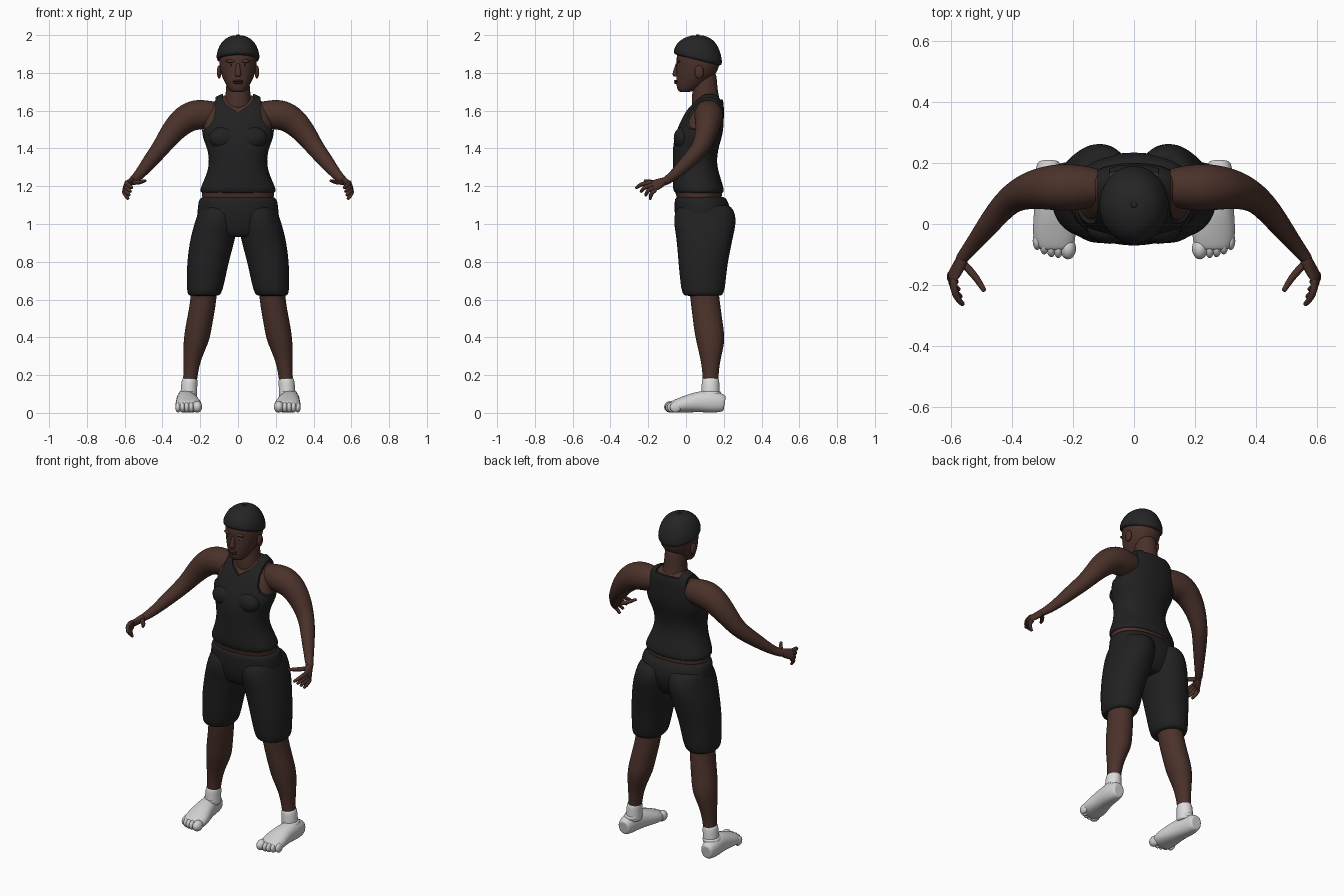
import bpy, bmesh, math
from mathutils import Vector, Matrix

default_cube = bpy.data.objects.get("Cube")
if default_cube:
    bpy.data.objects.remove(default_cube, do_unlink=True)


def material(name, red, green, blue):
    mat = bpy.data.materials.new(name)
    mat.use_nodes = True
    mat.diffuse_color = (red, green, blue, 1)
    shader = next(node for node in mat.node_tree.nodes if node.type == 'BSDF_PRINCIPLED')
    shader.inputs["Base Color"].default_value = mat.diffuse_color
    return mat


def grey(name, value):
    return material(name, value, value, value)


SKIN = material("brown_skin", .07, .031, .023)
LIPS = material("lip_brown", .05, .02, .017)
PUPIL = material("dark_brown", .012, .007, .006)
CLOTH = grey("black_cloth", .015)
CAP = grey("cap_black", .018)
SHOE = grey("shoe_white", .64)
SOCK = grey("sock_white", .72)
EYE = grey("eye_white", .4)


def finish(name, bm, mat, mirror=False, levels=0):
    """Turn a bmesh into a smooth object, optionally mirrored and subdivided."""
    bmesh.ops.recalc_face_normals(bm, faces=bm.faces)
    mesh = bpy.data.meshes.new(name)
    bm.to_mesh(mesh)
    bm.free()
    mesh.materials.append(mat)
    mesh.polygons.foreach_set("use_smooth", [True] * len(mesh.polygons))
    obj = bpy.data.objects.new(name, mesh)
    bpy.context.scene.collection.objects.link(obj)
    if mirror:
        modifier = obj.modifiers.new("mirror", 'MIRROR')
        modifier.use_mirror_merge = False
    if levels:
        modifier = obj.modifiers.new("smooth", 'SUBSURF')
        modifier.levels = modifier.render_levels = levels
    return obj


def bridge(bm, first, second):
    count = len(first)
    for k in range(count):
        j = (k + 1) % count
        bm.faces.new((first[k], first[j], second[j], second[k]))


def loft(name, rings, mat, mirror=True, up=None, sides=16, square=1.0, depth=1.0):
    """Skin rings (x, y, z, radius[, radius]); level rings unless up is given."""
    bm = bmesh.new()
    centres = [Vector(ring[:3]) for ring in rings]
    last = len(rings) - 1
    # Offset the shrinking of the subdivision
    grow = 1 / (2 / 3 + math.cos(math.tau / sides) / 3)
    # Each end gets a smaller ring, so that it closes with a rounded rim
    order = [(0, .7)] + [(i, 1) for i in range(last + 1)] + [(last, .7)]
    loops = []
    for i, scale in order:
        across, along = Vector((1, 0, 0)), Vector((0, 1, 0))
        if up:
            tangent = (centres[min(i + 1, last)] - centres[max(i - 1, 0)]).normalized()
            across = tangent.cross(Vector(up)).normalized()
            along = across.cross(tangent)
        loop = []
        for k in range(sides):
            angle = math.tau * k / sides
            c, s = math.cos(angle), math.sin(angle)
            c = math.copysign(abs(c) ** square, c) * rings[i][3]
            s = math.copysign(abs(s) ** square, s) * rings[i][-1] * depth
            loop.append(bm.verts.new(centres[i] + (across * c + along * s) * grow * scale))
        loops.append(loop)
    for lower, upper in zip(loops, loops[1:]):
        bridge(bm, lower, upper)
    bm.faces.new(loops[0])
    bm.faces.new(loops[-1])
    return finish(name, bm, mat, mirror, levels=2)


def upright(name, rows, mat, **options):
    """Central part from rows (height, half width, front, back)."""
    rings = [(0, (front + back) / 2, z, width, (back - front) / 2)
             for z, width, front, back in rows]
    return loft(name, rings, mat, mirror=False, **options)


def ellipsoids(name, items, mat, mirror=True):
    """Ellipsoids from pairs of centre and radii."""
    bm = bmesh.new()
    for centre, radii in items:
        matrix = Matrix.Translation(centre) @ Matrix.Diagonal((*radii, 1))
        bmesh.ops.create_uvsphere(bm, u_segments=20, v_segments=12, radius=1, matrix=matrix)
    return finish(name, bm, mat, mirror)


def prism(name, outline, front, back, mirror=False):
    """Cutter: an x-z outline extruded along y."""
    bm = bmesh.new()
    near, far = [[bm.verts.new((x, y, z)) for x, z in outline] for y in (front, back)]
    bm.faces.new(near)
    bm.faces.new(far)
    bridge(bm, near, far)
    cutter = finish(name, bm, CLOTH, mirror)
    cutter.hide_render = True
    return cutter


# Torso and sleeveless top share one profile
trunk = [(1.16, .2, -.06, .2), (1.19, .2, -.07, .2), (1.25, .17, -.07, .18),
         (1.32, .15, -.07, .16), (1.4, .16, -.07, .17), (1.46, .19, -.06, .19),
         (1.52, .19, -.04, .2), (1.6, .18, 0, .2), (1.66, .14, .05, .2), (1.69, .09, .08, .17)]
gap = .009
bare = [(z - gap, width - gap, front + gap, back - gap) for z, width, front, back in trunk]
top = upright("tank_top", trunk, CLOTH, square=.9, sides=24)
upright("torso", [(1.1, .18, -.04, .18)] + bare, SKIN, square=.9, sides=24)

# Cut the neckline and armholes out of the top
collar = [(.06, 1.63), (.08, 1.66), (.08, 1.9)]
opposite = [(-x, z) for x, z in reversed(collar)]
armhole = [(.12, 1.9), (.12, 1.6), (.13, 1.55), (.15, 1.52), (.18, 1.5), (.4, 1.5), (.4, 1.9)]
cutters = [prism("neck_cutter", [(0, 1.59)] + collar + opposite, -.3, .1),
           prism("nape_cutter", collar[1:] + opposite[:2], .09, .4),
           prism("armhole_cutter", armhole, -.4, .4, mirror=True)]
for cutter in cutters:
    cut = top.modifiers.new("cut", 'BOOLEAN')
    cut.operation, cut.solver, cut.object = 'DIFFERENCE', 'EXACT', cutter
bpy.context.view_layer.update()
evaluated = top.evaluated_get(bpy.context.evaluated_depsgraph_get())
tailored = bpy.data.meshes.new_from_object(evaluated)
top.modifiers.clear()
top.data = tailored
tailored.set_sharp_from_angle(angle=math.radians(40))
for cutter in cutters:
    bpy.data.objects.remove(cutter, do_unlink=True)
ellipsoids("chest", [((.08, -.015, 1.455), (.075, .05, .06))], CLOTH)

# Neck and head
loft("neck", [(0, .11, 1.6, .08), (0, .1, 1.7, .062), (0, .1, 1.8, .06)],
     SKIN, mirror=False, depth=1.05)
upright("head", [(1.7, .04, -.04, .03), (1.73, .06, -.052, .09), (1.79, .09, -.05, .16),
                 (1.85, .1, -.05, .18), (1.91, .1, -.05, .18)], SKIN, square=.95)
loft("nose", [(0, -.045, 1.85, .01), (0, -.052, 1.82, .012), (0, -.056, 1.79, .018),
              (0, -.05, 1.78, .014)], SKIN, mirror=False)
ellipsoids("ears", [((.1, .07, 1.805), (.012, .024, .035))], SKIN)
ellipsoids("brow_ridge", [((.036, -.04, 1.862), (.03, .012, .009))], SKIN)
ellipsoids("eyes", [((.037, -.041, 1.841), (.015, .006, .005))], EYE)
ellipsoids("pupils", [((.037, -.046, 1.841), (.005, .003, .005))], PUPIL)
ellipsoids("lips", [((0, -.053, z), (.026, .01, .006)) for z in (1.757, 1.747)], LIPS, mirror=False)

# Close-fitting domed cap, its rim dropping towards the back
rim, rise, middle = 1.866, .134, .063
dome = []
for step in range(6):
    angle = math.radians(step * 16)
    shrink = math.cos(angle) ** .8
    dome.append((0, middle, rim + rise * math.sin(angle), .116 * shrink, .13 * shrink))
cap = loft("cap", dome, CAP, mirror=False)
for vert in cap.data.vertices:
    vert.co.z -= (vert.co.y - middle) * (rim + rise - vert.co.z) / rise / 4
ellipsoids("cap_button", [((0, middle, rim + rise), (.01, .01, .004))], CAP, mirror=False)

# Arms
loft("arms", [(.08, .12, 1.59, .05), (.15, .12, 1.58, .07), (.22, .12, 1.58, .078),
              (.28, .12, 1.56, .073), (.35, .11, 1.49, .06), (.41, .08, 1.4, .045),
              (.46, .02, 1.34, .04), (.53, -.07, 1.25, .025), (.57, -.12, 1.22, .02)],
     SKIN, up=(0, 0, 1), depth=1.05)

# Hands: palm, four curled fingers fanned between two extremes, and a thumb
loft("palms", [(.56, -.11, 1.23, .02), (.58, -.15, 1.21, .018, .03), (.6, -.18, 1.2, .01, .032)],
     SKIN, up=(.3, .5, -.8))
knuckles = Vector((.59, -.18, 1.22)), Vector((.6, -.16, 1.18))
tips = Vector((.56, -.265, 1.19)), Vector((.58, -.19, 1.13))
for i, name in enumerate(["index", "middle", "ring", "little"]):
    root, tip = knuckles[0].lerp(knuckles[1], i / 3), tips[0].lerp(tips[1], i / 3)
    bend = root.lerp(tip, .5) + Vector((.015, -.01, .01))
    loft(name + "_fingers", [(*root, .012), (*bend, .012), (*tip, .008)],
         SKIN, up=(1, 0, 0), sides=8)
loft("thumbs", [(.56, -.13, 1.22, .013), (.52, -.17, 1.22, .012), (.49, -.22, 1.23, .008)],
     SKIN, up=(0, 0, 1), sides=8)

# Shorts: waist section and two wide legs
upright("shorts_waist", [(1.145, .205, -.06, .21), (1.1, .21, -.06, .23), (1.03, .22, -.06, .24),
                         (.93, .15, -.03, .19)], CLOTH, square=.9, sides=24)
loft("shorts_legs", [(.1, .1, 1.1, .1, .14), (.11, .1, 1.03, .11, .17), (.13, .1, .94, .12, .15),
                     (.16, .09, .8, .11, .13), (.17, .09, .7, .1, .12), (.18, .09, .62, .09, .11)],
     CLOTH, square=.92)

# Lower legs and socks
loft("legs", [(.18, .09, .7, .07), (.18, .1, .6, .068), (.21, .12, .45, .07), (.22, .13, .38, .068),
              (.24, .13, .3, .05), (.25, .13, .22, .037), (.26, .13, .1, .036)], SKIN, depth=1.12)
loft("socks", [(.26, .13, .08, .045), (.26, .13, .13, .043), (.255, .13, .185, .042)],
     SOCK, depth=1.1)

# Shoes with separate toes and a rolled collar
shoes = loft("shoes", [(.28, .205, .05, .038, .045), (.28, .14, .06, .05, .06), (.27, .06, .06, .055),
                       (.26, -.03, .04, .075, .04), (.26, -.08, .03, .06, .03)],
             SHOE, up=(0, 0, 1), square=.9)
for vert in shoes.data.vertices:
    vert.co.z = max(vert.co.z, 0)
toes = [((.216, -.08, .032), (.026, .036, .031))]
for i in range(4):
    toes.append(((.248 + i * .023, -.082 + i * i * .003, .03), (.015, .03, .028)))
ellipsoids("shoe_toes", toes, SHOE)
loft("shoe_collars", [(.268, .13, .09, .05), (.264, .13, .115, .048)], SHOE, depth=1.15)
